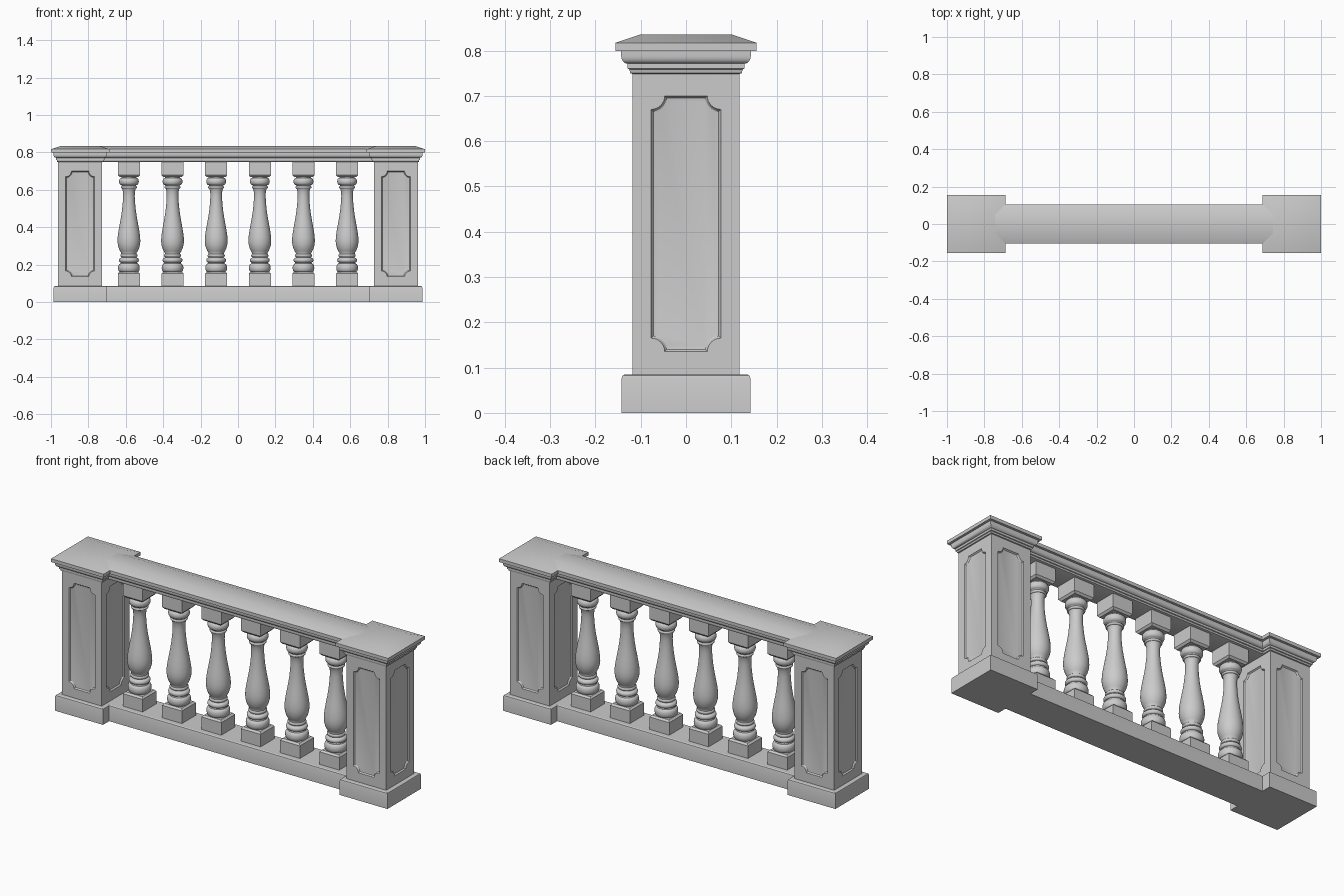
import bpy, bmesh
from math import sin, cos, pi, asin, sqrt
from mathutils import Matrix

if "Cube" in bpy.data.objects:
    bpy.data.objects.remove(bpy.data.objects["Cube"])

POST_X = 0.844


def finish(name, bm, x=0.0, smooth=30):
    bmesh.ops.remove_doubles(bm, verts=bm.verts, dist=1e-5)
    bmesh.ops.recalc_face_normals(bm, faces=bm.faces)
    me = bpy.data.meshes.new(name)
    bm.to_mesh(me)
    bm.free()
    ob = bpy.data.objects.new(name, me)
    ob.location.x = x
    bpy.context.collection.objects.link(ob)
    bpy.ops.object.select_all(action='DESELECT')
    bpy.context.view_layer.objects.active = ob
    ob.select_set(True)
    bpy.ops.object.shade_smooth_by_angle(angle=smooth * pi / 180)
    return ob


def skin(bm, loops, caps=True):
    """Join equal-sized loops of points with quads."""
    rings = [[bm.verts.new(p) for p in loop] for loop in loops]
    for a, b in zip(rings, rings[1:]):
        for i in range(len(a)):
            j = (i + 1) % len(a)
            bm.faces.new((a[i], a[j], b[j], b[i]))
    if caps:
        bm.faces.new(rings[0][::-1])
        bm.faces.new(rings[-1])
    return rings


def rect(hx, hy, z):
    return [(-hx, -hy, z), (hx, -hy, z), (hx, hy, z), (-hx, hy, z)]


def circle(r, z, n=32):
    return [(r * cos(2 * pi * i / n), r * sin(2 * pi * i / n), z) for i in range(n)]


def arc(r, bulge, z0, z1, n=8):
    """Half-round moulding standing out from radius r."""
    return [(r + bulge * sin(pi * i / n), (z0 + z1) / 2 - (z1 - z0) / 2 * cos(pi * i / n))
            for i in range(n + 1)]


# Mouldings as (overhang from the core, z), shared by posts and rails
CAP = [(0, 0.748), (0.005, 0.75), (0.007, 0.758), (0.011, 0.76), (0.011, 0.771),
       (0.016, 0.772), (0.021, 0.776), (0.024, 0.781), (0.025, 0.787), (0.025, 0.799),
       (0.038, 0.799), (0.038, 0.817), (-0.016, 0.835)]
BASE = [(0.024, 0), (0.024, 0.076), (0.022, 0.082), (0.017, 0.085)]


def panel_outline(o, d, hw=0.077, hh=0.2825, zc=0.4175, r=0.03, n=8):
    """Panel edge with scooped corners, inset by o and sunk by d into the -y face."""
    R = r + o
    a0 = asin(o / R)
    pts = []
    for sx, sz in ((1, 1), (-1, 1), (-1, -1), (1, -1)):
        c = []
        for i in range(n + 1):
            a = a0 + (pi / 2 - 2 * a0) * i / n
            c.append((sx * (hw - R * sin(a)), -0.118 + d, zc + sz * (hh - R * cos(a))))
        pts += c if sx * sz > 0 else c[::-1]
    return pts


def post_shaft(x):
    h = 0.118
    bm = bmesh.new()
    for k in range(4):
        side = bmesh.new()
        rings = skin(side, [panel_outline(*p) for p in
                            ((0, 0), (0.002, 0.004), (0.005, 0.007), (0.009, 0.008))], caps=False)
        side.faces.new(rings[-1])
        frame = [side.verts.new(p) for p in
                 ((h, -h, 0.755), (-h, -h, 0.755), (-h, -h, 0.08), (h, -h, 0.08))]
        # frame around the panel, one corner at a time
        n = len(rings[0]) // 4
        o = rings[0]
        for i in range(4):
            c = o[i * n:(i + 1) * n]
            for a, b in zip(c, c[1:]):
                side.faces.new((frame[i], a, b))
            side.faces.new((frame[i], c[-1], o[((i + 1) * n) % len(o)], frame[(i + 1) % 4]))
        bmesh.ops.rotate(side, verts=side.verts, matrix=Matrix.Rotation(k * pi / 2, 3, 'Z'))
        tmp = bpy.data.meshes.new("tmp")
        side.to_mesh(tmp)
        side.free()
        bm.from_mesh(tmp)
        bpy.data.meshes.remove(tmp)
    bmesh.ops.remove_doubles(bm, verts=bm.verts, dist=1e-5)
    bmesh.ops.holes_fill(bm, edges=[e for e in bm.edges if e.is_boundary], sides=4)
    finish("post_shaft", bm, x)


# Posts
for x in (-POST_X, POST_X):
    post_shaft(x)
    for name, prof in (("post_cap", CAP), ("post_base", BASE)):
        bm = bmesh.new()
        skin(bm, [rect(0.118 + o, 0.118 + o, z) for o, z in prof])
        finish(name, bm, x)

# Rails, ending inside the posts
for name, prof in (("top_rail", CAP), ("bottom_rail", BASE)):
    bm = bmesh.new()
    skin(bm, [rect(0.75, 0.066 + o, z) for o, z in prof])
    finish(name, bm)

# Balusters: turned profile (radius, z) between two square blocks
TURNED = ([(0.045, 0.155)] + arc(0.046, 0.012, 0.16, 0.205) + [(0.044, 0.21)]
          + arc(0.044, 0.009, 0.212, 0.235) + [(0.040, 0.239)]
          + arc(0.041, 0.005, 0.241, 0.256)
          + [(0.041, 0.262), (0.047, 0.272), (0.054, 0.287), (0.059, 0.305), (0.061, 0.325),
             (0.060, 0.348), (0.056, 0.378), (0.050, 0.412), (0.043, 0.45), (0.037, 0.49),
             (0.033, 0.53), (0.031, 0.565), (0.032, 0.59), (0.036, 0.605)]
          + arc(0.037, 0.006, 0.607, 0.62) + [(0.038, 0.623)]
          + arc(0.040, 0.013, 0.625, 0.664) + [(0.042, 0.675)])
for i in range(6):
    x = (i - 2.5) * 0.2333
    bm = bmesh.new()
    skin(bm, [circle(r, z) for r, z in TURNED])
    finish("baluster", bm, x, 40)
    for name, prof in (("baluster_foot", ((0.059, 0.08), (0.059, 0.152), (0.05, 0.161))),
                       ("baluster_head", ((0.05, 0.668), (0.059, 0.678), (0.059, 0.752)))):
        bm = bmesh.new()
        skin(bm, [rect(h, h, z) for h, z in prof])
        finish(name, bm, x)
